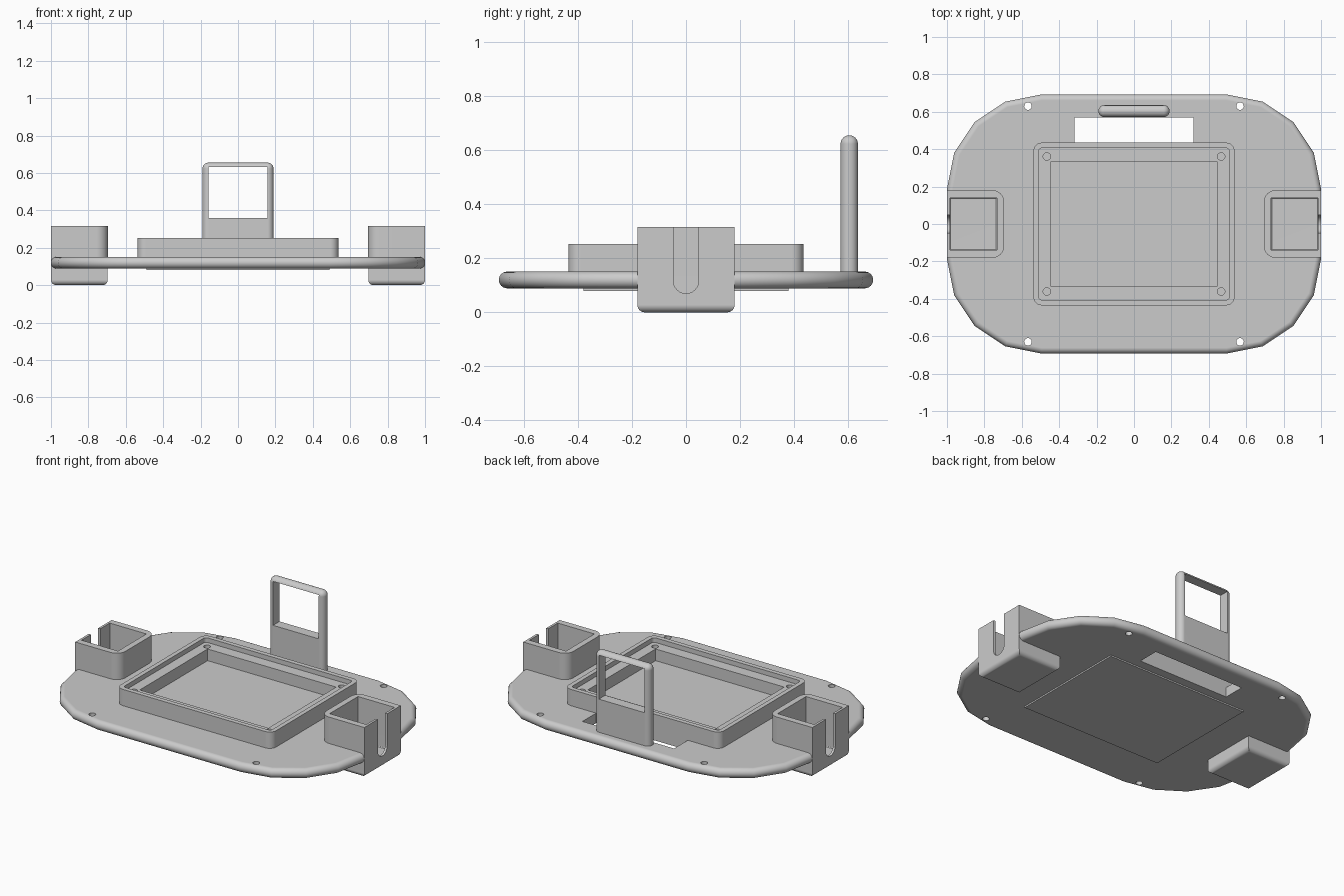
import bpy, bmesh, math

if "Cube" in bpy.data.objects:
    bpy.data.objects.remove(bpy.data.objects["Cube"])

grey = bpy.data.materials.new("mid grey")
grey.diffuse_color = (0.6, 0.6, 0.6, 1)
grey.use_nodes = True
grey.node_tree.nodes["Principled BSDF"].inputs["Base Color"].default_value = grey.diffuse_color


def round_rect(hx, hy, r, seg):
    """Outline of a rectangle with rounded corners, counter-clockwise."""
    pts = []
    for k, (sx, sy) in enumerate([(1, 1), (-1, 1), (-1, -1), (1, -1)]):
        for i in range(seg + 1):
            a = math.pi / 2 * (k + i / seg)
            pts.append((sx * (hx - r) + r * math.cos(a),
                        sy * (hy - r) + r * math.sin(a)))
    return pts


def rect(x0, x1, y0, y1):
    return [(x0, y0), (x1, y0), (x1, y1), (x0, y1)]


def circle(x, y, r, n=20):
    return [(x + r * math.cos(2 * math.pi * i / n),
             y + r * math.sin(2 * math.pi * i / n)) for i in range(n)]


def loft(name, rings, bevel=0.0, pick=None, seg=6):
    """Solid through rings of 3D points, with optional rounding of chosen edges."""
    bm = bmesh.new()
    loops = [[bm.verts.new(p) for p in ring] for ring in rings]
    n = len(loops[0])
    for a, b in zip(loops, loops[1:]):
        for i in range(n):
            j = (i + 1) % n
            bm.faces.new((a[i], a[j], b[j], b[i]))
    bm.faces.new(loops[0][::-1])
    bm.faces.new(loops[-1])
    bmesh.ops.recalc_face_normals(bm, faces=bm.faces[:])
    if bevel:
        edges = [e for e in bm.edges if pick(e)]
        bmesh.ops.bevel(bm, geom=edges, offset=bevel, segments=seg,
                        profile=0.5, affect='EDGES', clamp_overlap=True)
    mesh = bpy.data.meshes.new(name)
    bm.to_mesh(mesh)
    bm.free()
    mesh.materials.append(grey)
    ob = bpy.data.objects.new(name, mesh)
    bpy.context.collection.objects.link(ob)
    return ob


def prism(name, pts, z0, z1, **kw):
    return loft(name, [[(x, y, z) for x, y in pts] for z in (z0, z1)], **kw)


def low_edge(z):
    return lambda e: all(v.co.z < z for v in e.verts)


def cut(ob, cutter):
    mod = ob.modifiers.new("cut", 'BOOLEAN')
    mod.operation = 'DIFFERENCE'
    mod.solver = 'EXACT'
    mod.object = cutter
    bpy.context.view_layer.objects.active = ob
    bpy.ops.object.modifier_apply(modifier=mod.name)
    bpy.data.objects.remove(cutter)


def finish(ob):
    bpy.ops.object.select_all(action='DESELECT')
    ob.select_set(True)
    bpy.context.view_layer.objects.active = ob
    bpy.ops.object.shade_smooth_by_angle(angle=math.radians(28))
    ob.modifiers.new("weighted normals", 'WEIGHTED_NORMAL').keep_sharp = True


# Base plate: coarse rounded corners and a fully rounded rim
rings = []
for i in range(13):
    a = math.pi * (i / 12 - 0.5)
    d = 0.031 * (1 - math.cos(a))
    rings.append([(x, y, 0.12 + 0.031 * math.sin(a))
                  for x, y in round_rect(1 - d, 0.6925 - d, 0.505 - d, 4)])
plate = loft("base_plate", rings)
cut(plate, prism("c", rect(-0.49, 0.49, -0.38, 0.38), 0, 0.4))
cut(plate, prism("c", rect(-0.317, 0.317, 0.435, 0.57), 0, 0.4))
for sx in (-1, 1):
    for sy in (-1, 1):
        cut(plate, prism("c", circle(sx * 0.567, sy * 0.63, 0.02), 0, 0.4))
    # room for the side holders
    cut(plate, prism("c", rect(*sorted((sx * 0.72, sx * 1.1)), -0.16, 0.16), 0, 0.4))
finish(plate)

# Floor panel set into the plate, slightly proud underneath
prism("tray_floor", rect(-0.49, 0.49, -0.38, 0.38), 0.08, 0.151)

# Raised tray wall with a stepped ledge and corner screw holes
tray = prism("tray_wall", round_rect(0.5375, 0.435, 0.045, 6), 0.151, 0.253)
cut(tray, prism("c", rect(-0.445, 0.445, -0.335, 0.335), 0.1, 0.4))
cut(tray, prism("c", round_rect(0.51, 0.406, 0.018, 4), 0.224, 0.4))
for sx in (-1, 1):
    for sy in (-1, 1):
        cut(tray, prism("c", circle(sx * 0.466, sy * 0.361, 0.02), 0.17, 0.4))
finish(tray)

# Side holders: open boxes, square below the plate and rounded above it,
# with a round-bottomed slot in the outer wall
for sx, side in ((-1, "left"), (1, "right")):
    arc = [(0.755 - 0.06 * math.sin(a), 0.12 + 0.06 * math.cos(a))
           for a in [math.pi / 2 * i / 6 for i in range(7)]]
    outline = [(sx * x, y) for x, y in [(1.0, 0.18)] + arc]
    outline += [(x, -y) for x, y in reversed(outline)]
    upper = prism(side + "_holder_upper", outline, 0.151, 0.316)
    lower = prism(side + "_holder_lower",
                  rect(*sorted((sx * 0.697, sx * 1.0)), -0.18, 0.18), 0, 0.151,
                  bevel=0.028, pick=low_edge(0.01))
    slot = [(0.047, 0.5), (-0.047, 0.5)]
    slot += [(0.047 * math.cos(a), 0.117 + 0.047 * math.sin(a))
             for a in [math.pi * (1 + i / 12) for i in range(13)]]
    for part in (upper, lower):
        cut(part, prism("c", rect(*sorted((sx * 0.732, sx * 0.985)), -0.14, 0.14),
                        0.04, 0.5, bevel=0.01, seg=3, pick=low_edge(0.05)))
        cut(part, loft("c", [[(sx * x, y, z) for y, z in slot]
                             for x in (0.95, 1.05)]))
        finish(part)

# Upright handle: rounded slab with a square window
handle = prism("upright_handle", rect(-0.19, 0.19, 0.572, 0.636), 0.12, 0.655,
               bevel=0.0315, seg=8,
               pick=lambda e: any(v.co.z > 0.2 for v in e.verts))
cut(handle, prism("c", rect(-0.158, 0.158, 0.4, 0.8), 0.358, 0.632))
finish(handle)
